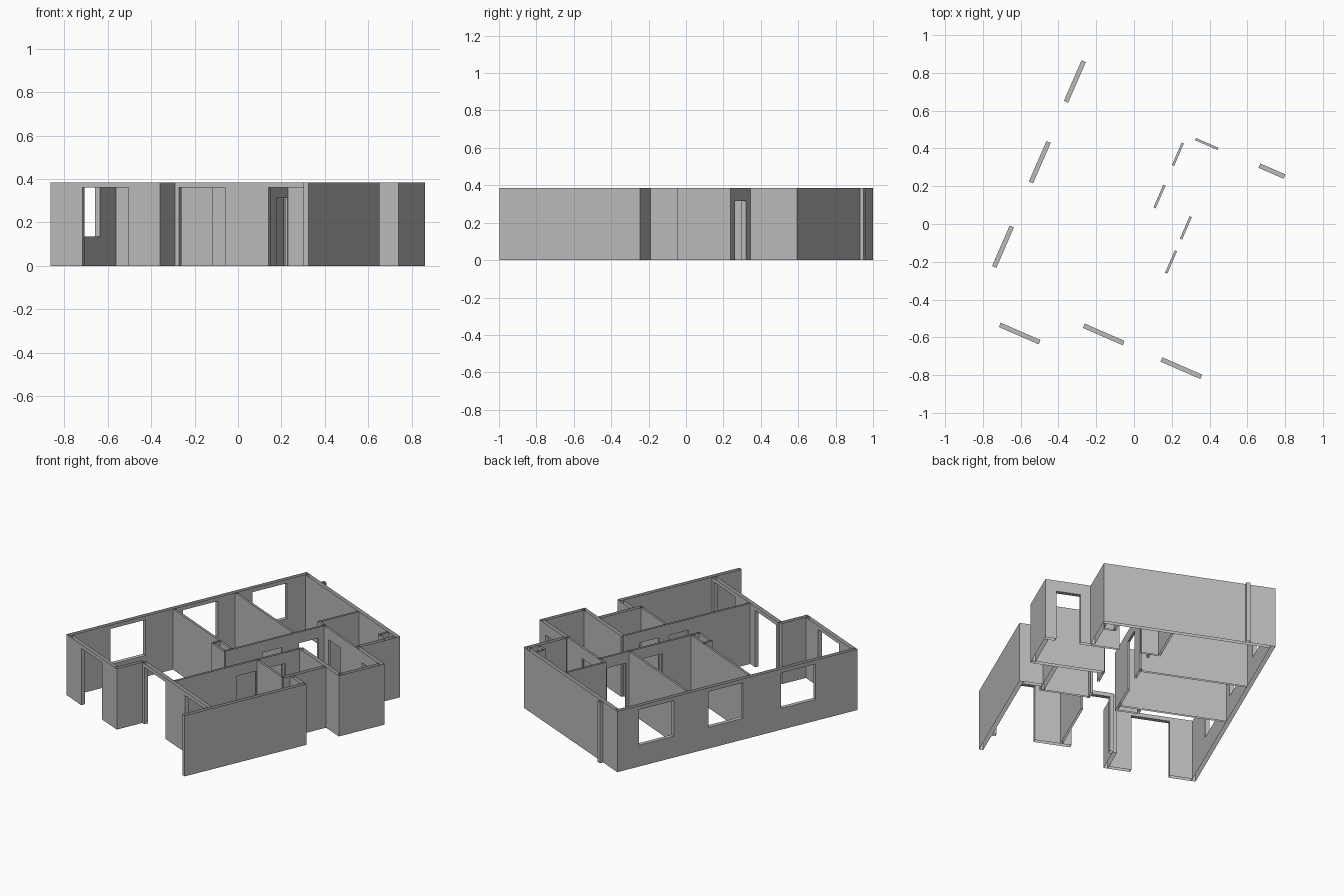
import bpy, bmesh, math

cube = bpy.data.objects.get("Cube")
if cube:
    bpy.data.objects.remove(cube, do_unlink=True)

HEIGHT = 0.385
THICK, THIN = 0.025, 0.013
TURN = math.radians(-23.5)   # the whole plan is turned on its plot

plaster = bpy.data.materials.new("plaster grey")
plaster.use_nodes = True
GREY = (0.5, 0.5, 0.5, 1)
plaster.diffuse_color = GREY
plaster.node_tree.nodes["Principled BSDF"].inputs["Base Color"].default_value = GREY


def window(centre):
    return (centre - 0.117, centre + 0.117, 0.135, 0.36)


def outer_door(centre):
    return (centre - 0.115, centre + 0.115, 0, 0.36)


def inner_door(centre, width=0.13):
    return (centre - width / 2, centre + width / 2, 0, 0.315)


def wall(name, axis, line, start, end, thick=THIN, openings=()):
    """Hollow wall along plan axis 'u' or 'v', open at top and foot, with lined openings."""
    bm = bmesh.new()
    sides = (line - thick / 2, line + thick / 2)

    def point(along, across, z):
        return bm.verts.new((along, across, z) if axis == "u" else (across, along, z))

    def panel(a, b, low, high):
        for s in sides:
            bm.faces.new([point(a, s, low), point(b, s, low),
                          point(b, s, high), point(a, s, high)])

    def upright(a, low, high):
        p, q = sides
        bm.faces.new([point(a, p, low), point(a, q, low),
                      point(a, q, high), point(a, p, high)])

    def level(a, b, z):
        p, q = sides
        bm.faces.new([point(a, p, z), point(b, p, z),
                      point(b, q, z), point(a, q, z)])

    upright(start, 0, HEIGHT)
    upright(end, 0, HEIGHT)
    here = start
    for a, b, low, high in sorted(openings):
        panel(here, a, 0, HEIGHT)
        panel(a, b, high, HEIGHT)      # lintel
        level(a, b, high)
        if low > 0:                    # sill
            panel(a, b, 0, low)
            level(a, b, low)
        upright(a, low, high)          # jambs
        upright(b, low, high)
        here = b
    panel(here, end, 0, HEIGHT)

    bmesh.ops.remove_doubles(bm, verts=bm.verts, dist=0.0001)
    bmesh.ops.recalc_face_normals(bm, faces=bm.faces)
    mesh = bpy.data.meshes.new(name)
    bm.to_mesh(mesh)
    bm.free()
    mesh.materials.append(plaster)
    obj = bpy.data.objects.new(name, mesh)
    obj.rotation_euler.z = TURN
    bpy.context.collection.objects.link(obj)


# Outer walls
wall("window_wall", "v", -0.588, -0.785, 0.83, THICK,
     [window(-0.387), window(0.101), window(0.567)])
wall("back_wall", "u", 0.818, -0.576, 0.425, THICK)
wall("back_pillar", "u", 0.84, -0.445, -0.42, 0.024)
wall("bathroom_outer_wall", "v", 0.413, 0.56, 0.806, THICK)
wall("entry_wall", "u", 0.548, 0.413, 0.695, THICK, [inner_door(0.558, 0.145)])
wall("entry_side_wall", "v", 0.683, 0.265, 0.536, THICK)
wall("entry_front_wall", "u", 0.2645, 0.26, 0.695, THICK)
wall("recess_wall", "v", 0.543, -0.035, 0.252, THICK)
wall("recess_return_wall", "u", 0.023, 0.555, 0.671, THICK)
wall("right_wall", "v", 0.683, -0.785, 0.035, THICK)
wall("front_wall", "u", -0.60, -0.05, 0.671, THICK,
     [outer_door(0.086), outer_door(0.534)])
wall("front_step_wall", "v", -0.0625, -0.785, -0.60, THICK)
wall("front_left_wall", "u", -0.773, -0.576, -0.075, THICK, [outer_door(-0.324)])

# Bedroom partitions
wall("front_bedroom_partition", "u", -0.078, -0.576, 0.066)
wall("back_bedroom_partition", "u", 0.34, -0.576, 0.066)
wall("corridor_wall", "v", 0.066, -0.085, 0.548, THIN,
     [inner_door(0.187), inner_door(0.431)])

# Kitchen and store partitions
wall("kitchen_wall", "v", 0.26, -0.588, 0.265, THIN,
     [inner_door(-0.106), inner_door(0.091)])
wall("store_partition", "u", -0.03, 0.26, 0.543)

# Bathroom partitions and service shafts
wall("bathroom_front_wall", "u", 0.542, 0.0, 0.413, THIN, [inner_door(0.184)])
wall("bathroom_side_wall", "v", 0.008, 0.548, 0.806)
wall("bathroom_shaft_front", "u", 0.745, 0.335, 0.401)
wall("bathroom_shaft_side", "v", 0.335, 0.739, 0.806)
wall("corridor_shaft_front", "u", -0.13, -0.07, 0.072)
for side, u in (("left", -0.064), ("right", 0.066)):
    wall("corridor_shaft_" + side, "v", u, -0.13, -0.078)
